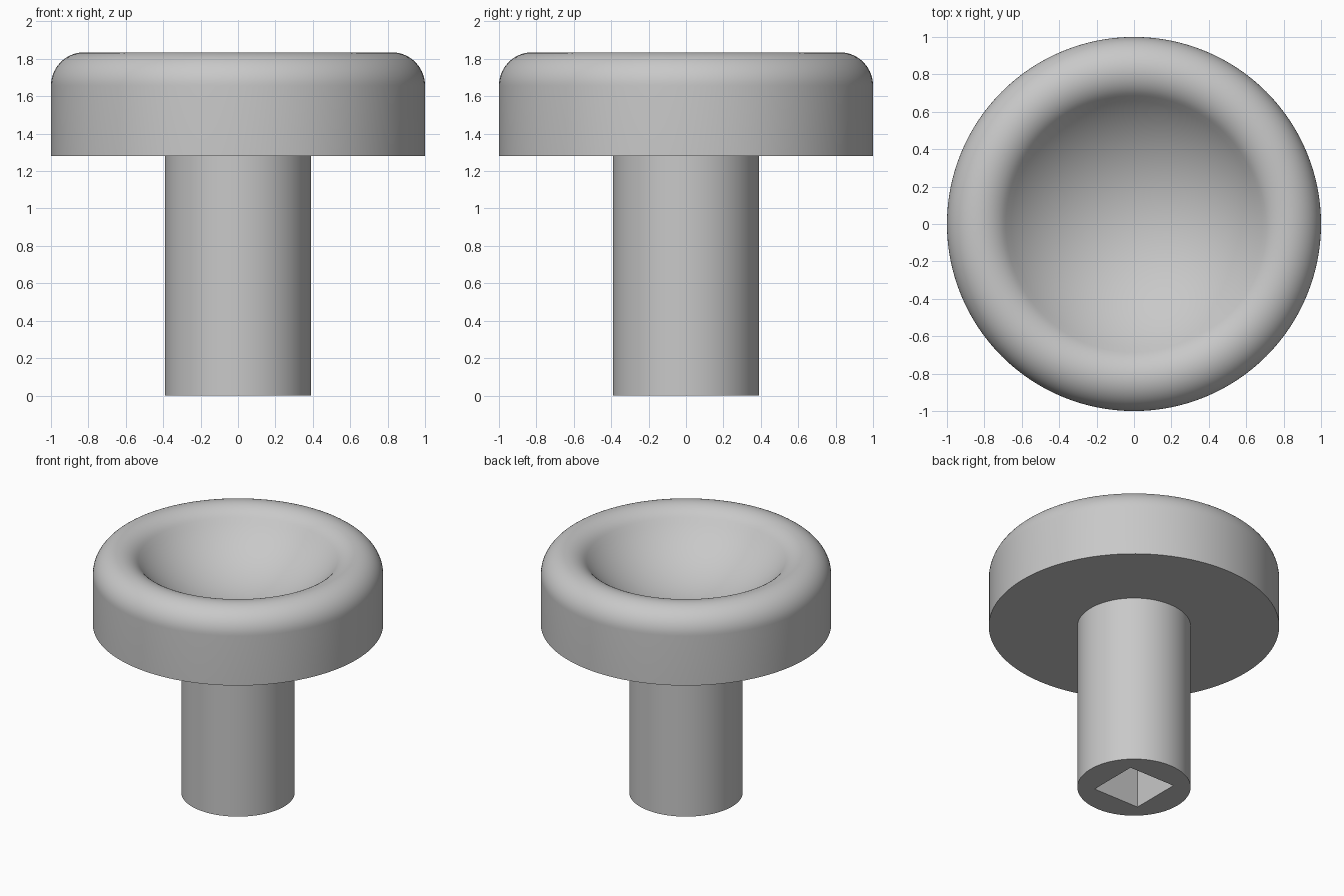
import bpy, bmesh
from math import sin, cos, pi, radians

if "Cube" in bpy.data.objects:
    bpy.data.objects.remove(bpy.data.objects["Cube"])

# Main sizes
SHAFT_R, HEAD_R = 0.39, 1.0
UNDERSIDE, TOP = 1.28, 1.835
FILLET = 0.178
DISH_ANGLE = radians(50)
HOLE_SIDE, HOLE_DEPTH = 0.385, 1.0

grey = bpy.data.materials.new("plain grey")
grey.use_nodes = True
grey.diffuse_color = (0.58, 0.58, 0.58, 1)
grey.node_tree.nodes["Principled BSDF"].inputs["Base Color"].default_value = grey.diffuse_color


def arc(cx, cz, r, start, end, steps):
    """Points on an arc, with angles measured from straight up towards the outside."""
    angles = [start + (end - start) * i / steps for i in range(steps + 1)]
    return [(cx + r * sin(a), cz + r * cos(a)) for a in angles]


def lathe(name, profile, steps=128):
    bm = bmesh.new()
    verts = [bm.verts.new((r, 0, z)) for r, z in profile]
    edges = [bm.edges.new(pair) for pair in zip(verts, verts[1:])]
    bmesh.ops.spin(bm, geom=verts + edges, cent=(0, 0, 0), axis=(0, 0, 1),
                   angle=2 * pi, steps=steps)
    bmesh.ops.remove_doubles(bm, verts=bm.verts, dist=1e-4)
    bmesh.ops.recalc_face_normals(bm, faces=bm.faces)
    mesh = bpy.data.meshes.new(name)
    bm.to_mesh(mesh)
    bm.free()
    obj = bpy.data.objects.new(name, mesh)
    bpy.context.collection.objects.link(obj)
    mesh.materials.append(grey)
    return obj


# Shaft, head, rounded rim and spherical dish in one closed profile
rim_r = HEAD_R - FILLET
rim_z = TOP - FILLET
rim = arc(rim_r, rim_z, FILLET, pi / 2, -DISH_ANGLE, 22)
edge_r, edge_z = rim[-1]
dish_r = edge_r / sin(DISH_ANGLE)
dish = arc(0, edge_z + dish_r * cos(DISH_ANGLE), dish_r, pi - DISH_ANGLE, pi, 18)
dish[-1] = (0, dish[-1][1])
profile = [(0, 0), (SHAFT_R, 0), (SHAFT_R, UNDERSIDE), (HEAD_R, UNDERSIDE)] + rim + dish[1:]
knob = lathe("knob_with_shaft", profile)

# Square socket cut up into the shaft
bpy.ops.mesh.primitive_cube_add(size=1)
cutter = bpy.context.object
cutter.name = "square_socket_cutter"
cutter.scale = (HOLE_SIDE, HOLE_SIDE, 2 * HOLE_DEPTH)
cutter.hide_render = True
cutter.data.materials.append(grey)

socket = knob.modifiers.new("square socket", 'BOOLEAN')
socket.operation = 'DIFFERENCE'
socket.solver = 'EXACT'
socket.object = cutter
bpy.ops.object.select_all(action='DESELECT')
knob.select_set(True)
bpy.context.view_layer.objects.active = knob
bpy.ops.object.modifier_apply(modifier=socket.name)
bpy.data.objects.remove(cutter)

# Smooth curves, crisp corners
bpy.ops.object.shade_smooth_by_angle(angle=radians(30))
